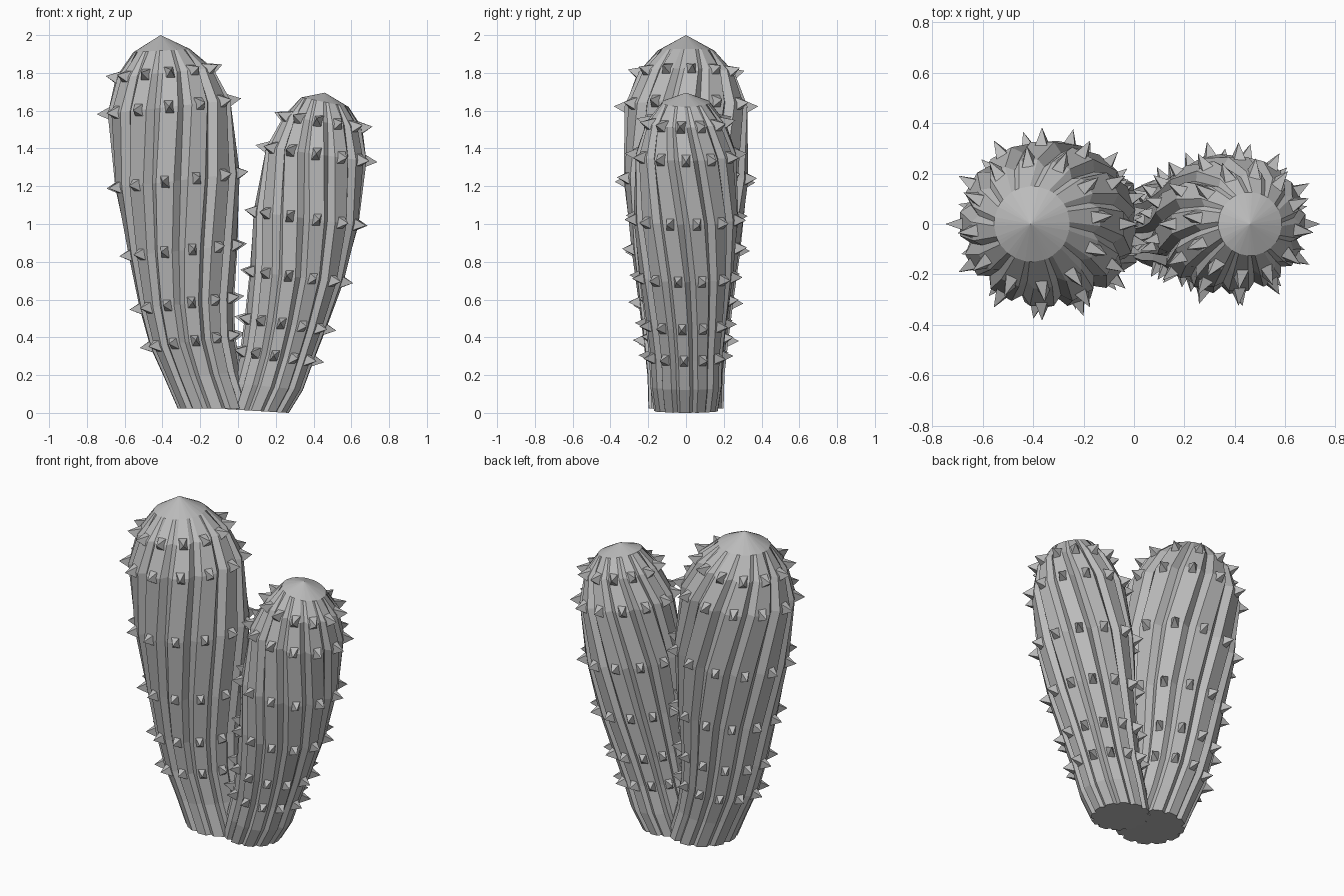
import bpy
import bmesh
from math import cos, sin, pi, radians
from mathutils import Vector

cube = bpy.data.objects.get("Cube")
if cube:
    bpy.data.objects.remove(cube, do_unlink=True)

RIBS = 12
STEP = 2 * pi / RIBS

# One flat grey for the whole plant
grey = bpy.data.materials.new("plain_grey")
grey.use_nodes = True
colour = (0.5, 0.5, 0.5, 1)
grey.diffuse_color = colour
grey.node_tree.nodes["Principled BSDF"].inputs["Base Color"].default_value = colour

# Rings from base to crown: centre x, centre z, radius, sideways tilt
TALL = [(-.12, .022, .20, 0), (-.185, .2, .205, .08), (-.24, .38, .225, .14),
        (-.27, .58, .25, .12), (-.29, .86, .288, .1), (-.32, 1.23, .33, .12),
        (-.365, 1.62, .328, .11), (-.39, 1.80, .257, .1), (-.405, 1.918, .15, .06)]
SHORT = [(.10, .01, .17, -.06), (.155, .14, .19, -.1), (.205, .3, .195, -.14),
         (.25, .47, .215, -.14), (.31, .72, .248, -.12), (.36, 1.03, .278, -.13),
         (.415, 1.37, .268, -.14), (.45, 1.54, .208, -.15), (.46, 1.645, .126, -.2)]


def ring_point(ring, angle, scale=1.0):
    x, z, r, tilt = ring
    dx = cos(angle) * r * scale
    return Vector((x + dx, sin(angle) * r * scale, z + dx * tilt))


def finish(bm, name):
    bmesh.ops.recalc_face_normals(bm, faces=bm.faces)
    mesh = bpy.data.meshes.new(name)
    bm.to_mesh(mesh)
    bm.free()
    mesh.materials.append(grey)
    obj = bpy.data.objects.new(name, mesh)
    bpy.context.collection.objects.link(obj)


def build_stem(name, rings, apex, twist):
    ref = rings[-3][1]

    def rib_angle(ring, i):
        # The swirl grows stronger towards the crown
        return -pi / 2 + i * STEP + twist * ((ring[1] / ref) ** 2 - 1)

    # Ribbed body: flat ridges with grooves between, closed by a smooth crown
    bm = bmesh.new()
    loops = []
    for ring in rings:
        groove = 1.0 if ring is rings[-1] else 0.89
        loop = []
        for i in range(RIBS):
            a = rib_angle(ring, i)
            for offset, scale in ((-.28, 1), (.28, 1), (.5, groove)):
                loop.append(bm.verts.new(ring_point(ring, a + offset * STEP, scale)))
        loops.append(loop)
    n = len(loops[0])
    for low, high in zip(loops, loops[1:]):
        for i in range(n):
            j = (i + 1) % n
            bm.faces.new((low[i], low[j], high[j], high[i]))
    top = bm.verts.new(apex)
    for i in range(n):
        bm.faces.new((loops[-1][i], loops[-1][(i + 1) % n], top))
    bm.faces.new(loops[0][::-1])
    finish(bm, name)

    # Square pyramid spines on every ridge of the upper rings
    bm = bmesh.new()
    for k in range(2, len(rings) - 1):
        ring = rings[k]
        lift = 0.25 if k == len(rings) - 2 else 0.05
        for i in range(RIBS):
            a = rib_angle(ring, i)
            p = ring_point(ring, a, 0.985)
            out = (p - ring_point(ring, a, 0)).normalized()
            side = Vector((-sin(a), cos(a), 0))
            up = (ring_point(rings[k + 1], a) - ring_point(rings[k - 1], a)).normalized()
            base = [bm.verts.new(p + side * s * .024 + up * u * .034 - out * .008)
                    for s, u in ((-1, -1), (1, -1), (1, 1), (-1, 1))]
            tip = bm.verts.new(p + (out + Vector((0, 0, lift))).normalized() * .06)
            for j in range(4):
                bm.faces.new((base[j], base[(j + 1) % 4], tip))
            bm.faces.new(base[::-1])
    finish(bm, name + "_spines")


build_stem("tall_stem", TALL, (-.41, 0, 2), radians(28))
build_stem("short_stem", SHORT, (.46, 0, 1.695), radians(-28))
